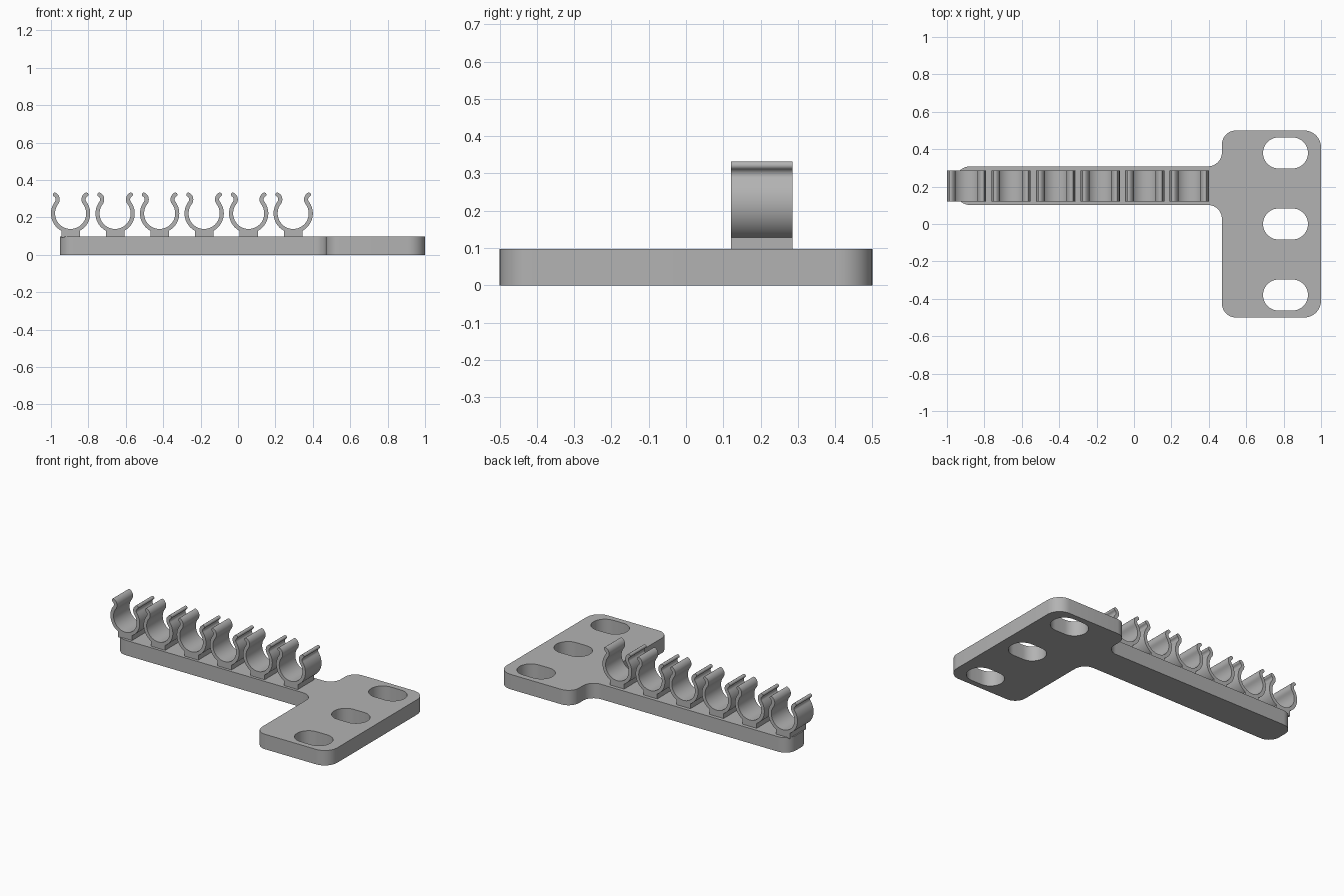
import bpy, bmesh
from math import sin, cos, pi, radians
from mathutils import Vector

cube = bpy.data.objects.get("Cube")
if cube:
    bpy.data.objects.remove(cube, do_unlink=True)

GREY = (0.45, 0.45, 0.45, 1)
mat = bpy.data.materials.new("plain grey")
mat.use_nodes = True
mat.diffuse_color = GREY
mat.node_tree.nodes["Principled BSDF"].inputs["Base Color"].default_value = GREY


def prism(name, loops, depth, place):
    """Fill closed 2D loops (outline plus holes) and extrude by the depth vector."""
    bm = bmesh.new()
    for loop in loops:
        vs = [bm.verts.new(place(p)) for p in loop]
        for a, b in zip(vs, vs[1:] + vs[:1]):
            bm.edges.new((a, b))
    bmesh.ops.remove_doubles(bm, verts=bm.verts[:], dist=1e-5)
    if len(loops) == 1:
        bmesh.ops.contextual_create(bm, geom=bm.edges[:])
    else:
        bmesh.ops.triangle_fill(bm, edges=bm.edges[:], use_beauty=True)
    ext = bmesh.ops.extrude_face_region(bm, geom=bm.faces[:], use_keep_orig=True)
    moved = [g for g in ext["geom"] if isinstance(g, bmesh.types.BMVert)]
    bmesh.ops.translate(bm, verts=moved, vec=depth)
    bmesh.ops.recalc_face_normals(bm, faces=bm.faces[:])
    mesh = bpy.data.meshes.new(name)
    bm.to_mesh(mesh)
    bm.free()
    mesh.materials.append(mat)
    obj = bpy.data.objects.new(name, mesh)
    bpy.context.collection.objects.link(obj)
    bpy.ops.object.select_all(action="DESELECT")
    obj.select_set(True)
    bpy.context.view_layer.objects.active = obj
    bpy.ops.object.shade_smooth_by_angle(angle=radians(35))
    return obj


def rounded(corners, steps=10):
    """Round every right-angled corner (x, y, radius) of an outline."""
    pts = [Vector(c[:2]) for c in corners]
    out = []
    for i, (x, y, r) in enumerate(corners):
        p = pts[i]
        d1 = (pts[i - 1] - p).normalized()
        d2 = (pts[(i + 1) % len(pts)] - p).normalized()
        centre = p + r * (d1 + d2)
        for k in range(steps + 1):
            t = k / steps * pi / 2
            out.append(centre - r * (d2 * cos(t) + d1 * sin(t)))
    return out


def box(x0, x1, y0, y1, r):
    return rounded([(x0, y0, r), (x1, y0, r), (x1, y1, r), (x0, y1, r)])


def arc(cx, cy, r, a0, a1, steps):
    angles = [radians(a0 + (a1 - a0) * k / steps) for k in range(steps + 1)]
    return [Vector((cx + r * cos(a), cy + r * sin(a))) for a in angles]


# Flat T-shaped plate with three mounting slots
PLATE = 0.097
R = 0.075
outline = rounded([
    (-0.953, 0.102, R), (0.47, 0.102, R), (0.47, -0.5, R), (1, -0.5, R * 1.2),
    (1, 0.5, R * 1.2), (0.47, 0.5, R), (0.47, 0.308, R), (-0.953, 0.308, R)])
slots = [box(0.69, 0.93, y - 0.083, y + 0.083, 0.083) for y in (-0.38, 0, 0.38)]
prism("mounting_plate", [outline] + slots, (0, 0, PLATE), lambda p: (p.x, p.y, 0))

# Clip section: ring arc, outward lip and round tip, mirrored
RING, HALF, LIP, OPEN, TIP = 0.094, 0.011, 0.03, 37, 120
cx = (RING + LIP) * cos(radians(OPEN))
cy = (RING + LIP) * sin(radians(OPEN))
end = arc(cx, cy, LIP, TIP, TIP, 1)[0]
half = arc(0, 0, RING + HALF, -90, OPEN, 26)
half += arc(cx, cy, LIP - HALF, OPEN + 180, TIP, 12)[1:]
half += arc(end.x, end.y, HALF, TIP - 180, TIP, 8)[1:]
half += arc(cx, cy, LIP + HALF, TIP, OPEN + 180, 12)[1:]
half += arc(0, 0, RING - HALF, OPEN, -90, 26)[1:]
# Right half from outer bottom to inner bottom, then back along the left half
inner_to_outer = [Vector((-p.x, p.y)) for p in reversed(half)]
section = half + inner_to_outer[1:-1]

# Row of clips on small feet
BACK, DEPTH, CENTRE_Z = 0.12, 0.165, 0.221
for i in range(6):
    x = -0.895 + i * 0.238
    # Each clip is one C-shaped band
    prism(f"clip_{i + 1}", [section], (0, DEPTH, 0),
          lambda p: (p.x + x, BACK, p.y + CENTRE_Z))
    foot = [Vector(c) for c in ((-0.05, PLATE - 0.005), (0.05, PLATE - 0.005),
                                (0.05, 0.13), (-0.05, 0.13))]
    prism(f"clip_foot_{i + 1}", [foot], (0, DEPTH, 0),
          lambda p: (p.x + x, BACK, p.y))
